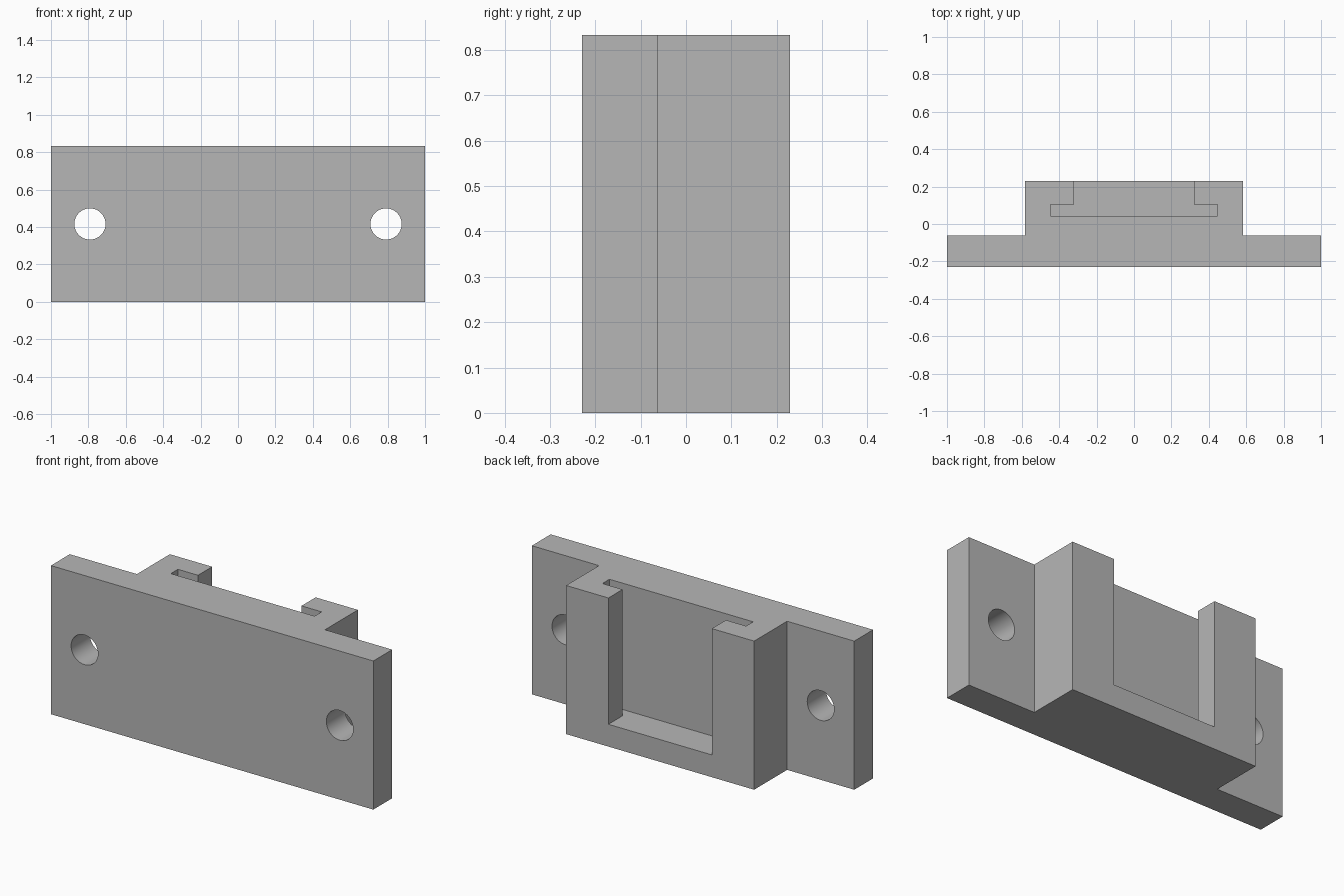
import bpy
import bmesh
import math
from mathutils import Matrix

cube = bpy.data.objects.get("Cube")
if cube:
    bpy.data.objects.remove(cube, do_unlink=True)

U = 1 / 24                 # design unit
HEIGHT = 20 * U
BACK, FRONT = 5.5 * U, -5.5 * U
STEP = FRONT + 4 * U       # rear face of the mounting plate

grey = bpy.data.materials.new("plain grey")
grey.use_nodes = True
colour = (0.47, 0.47, 0.47, 1)
grey.diffuse_color = colour
grey.node_tree.nodes["Principled BSDF"].inputs["Base Color"].default_value = colour


def make_object(name, bm):
    bmesh.ops.recalc_face_normals(bm, faces=bm.faces)
    mesh = bpy.data.meshes.new(name)
    bm.to_mesh(mesh)
    bm.free()
    mesh.materials.append(grey)
    obj = bpy.data.objects.new(name, mesh)
    bpy.context.collection.objects.link(obj)
    return obj


def extrude_symmetric(name, half, z0, z1):
    """Mirror a half outline across x = 0 and extrude it upward."""
    outline = half + [(-x, y) for x, y in reversed(half)]
    bm = bmesh.new()
    face = bm.faces.new([bm.verts.new((x, y, z0)) for x, y in outline])
    result = bmesh.ops.extrude_face_region(bm, geom=[face])
    top = [v for v in result["geom"] if isinstance(v, bmesh.types.BMVert)]
    bmesh.ops.translate(bm, verts=top, vec=(0, 0, z1 - z0))
    return make_object(name, bm)


def hole_cutter(name, x):
    bm = bmesh.new()
    place = Matrix.Translation((x, 0, HEIGHT / 2)) @ Matrix.Rotation(math.pi / 2, 4, "X")
    bmesh.ops.create_cone(bm, cap_ends=True, segments=64, radius1=2 * U,
                          radius2=2 * U, depth=1, matrix=place)
    return make_object(name, bm)


# Mounting plate with the raised holder block behind it
bracket = extrude_symmetric("slotted_bracket", [
    (1, FRONT), (1, STEP), (14 * U, STEP), (14 * U, BACK)], 0, HEIGHT)

# T-shaped slot, open at the top and rear, plus two screw holes
lip = BACK - 3 * U
slot = extrude_symmetric("slot_cutter", [
    (10.7 * U, U), (10.7 * U, lip), (7.7 * U, lip), (7.7 * U, BACK + 0.1)],
    3 * U, HEIGHT + 0.1)
cutters = [slot] + [hole_cutter(side + "_hole_cutter", s * 19 * U)
                    for side, s in (("left", 1), ("right", -1))]

bpy.ops.object.select_all(action="DESELECT")
bracket.select_set(True)
bpy.context.view_layer.objects.active = bracket
for cutter in cutters:
    cutter.hide_render = True
    cut = bracket.modifiers.new(cutter.name, "BOOLEAN")
    cut.operation = "DIFFERENCE"
    cut.solver = "EXACT"
    cut.object = cutter
    bpy.ops.object.modifier_apply(modifier=cut.name)
    bpy.data.objects.remove(cutter, do_unlink=True)

# Smooth hole walls, crisp edges elsewhere
bpy.ops.object.shade_smooth_by_angle(angle=math.radians(30))
